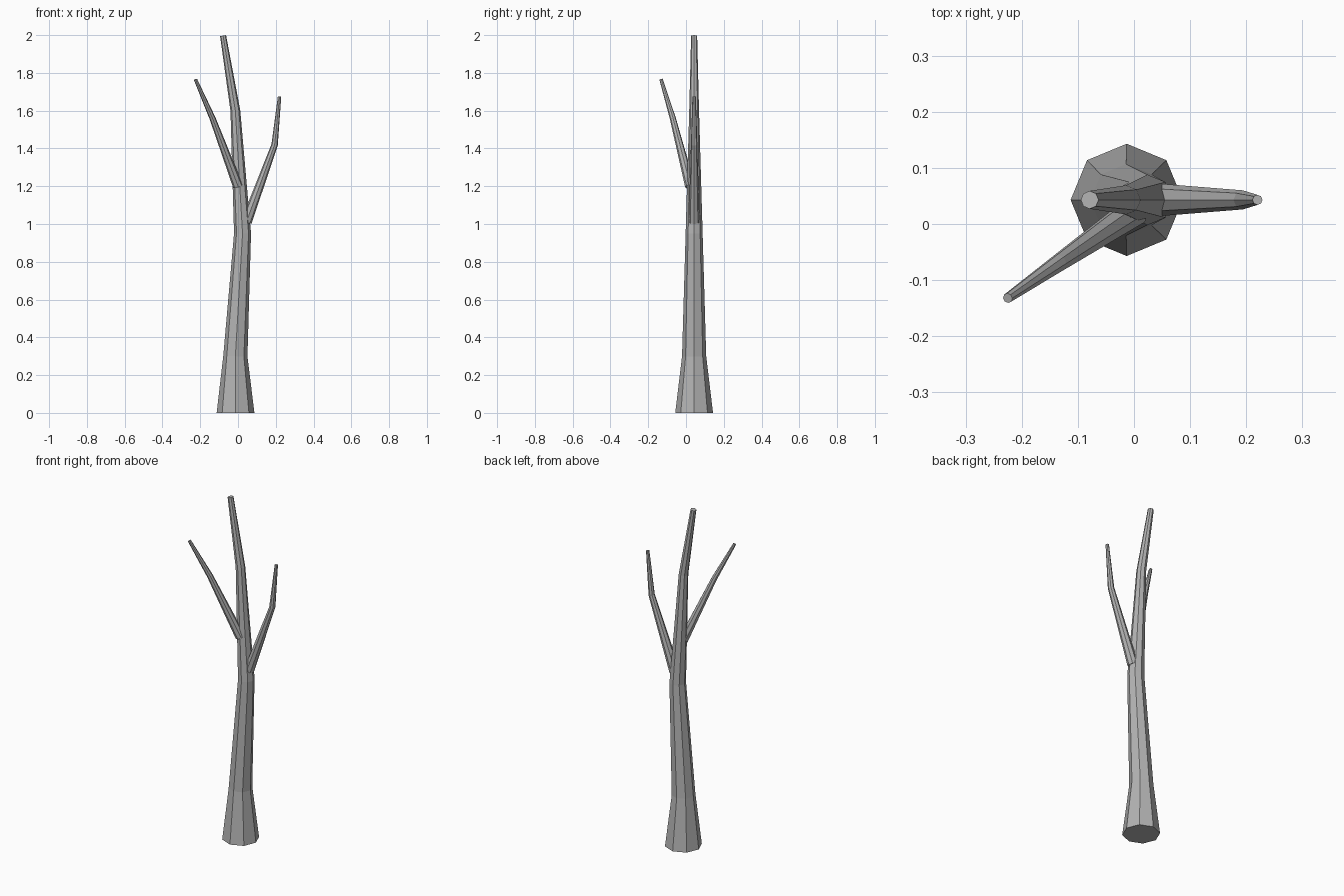
import bpy
import bmesh
import math
from mathutils import Vector

cube = bpy.data.objects.get("Cube")
if cube:
    bpy.data.objects.remove(cube, do_unlink=True)

SIDES = 8

bark = bpy.data.materials.new("grey_bark")
bark.use_nodes = True
grey = (0.45, 0.45, 0.45, 1)
bark.diffuse_color = grey
bsdf = bark.node_tree.nodes["Principled BSDF"]
bsdf.inputs["Base Color"].default_value = grey
bsdf.inputs["Roughness"].default_value = 0.9


def limb(name, stations, flat_base=False):
    """Tapered, bent, capped tube through (x, y, z, radius) stations."""
    points = [Vector(s[:3]) for s in stations]
    last = len(points) - 1
    bm = bmesh.new()
    rings = []
    for i, (p, s) in enumerate(zip(points, stations)):
        # Each ring faces halfway between the neighbouring segments
        tangent = Vector()
        if i > 0:
            tangent += (p - points[i - 1]).normalized()
        if i < last:
            tangent += (points[i + 1] - p).normalized()
        if i == 0 and flat_base:
            tangent = Vector((0, 0, 1))
        tangent.normalize()
        side = Vector((0, 1, 0)).cross(tangent).normalized()
        depth = tangent.cross(side)
        ring = []
        for k in range(SIDES):
            a = math.tau * k / SIDES
            ring.append(bm.verts.new(p + s[3] * (math.cos(a) * side + math.sin(a) * depth)))
        rings.append(ring)
    for low, high in zip(rings, rings[1:]):
        for k in range(SIDES):
            n = (k + 1) % SIDES
            bm.faces.new((low[k], low[n], high[n], high[k]))
    bm.faces.new(rings[0][::-1])
    bm.faces.new(rings[-1])
    bmesh.ops.recalc_face_normals(bm, faces=bm.faces)
    mesh = bpy.data.meshes.new(name)
    bm.to_mesh(mesh)
    bm.free()
    mesh.materials.append(bark)
    obj = bpy.data.objects.new(name, mesh)
    bpy.context.collection.objects.link(obj)
    return obj


# Trunk with a flared foot, bending twice toward its tip
limb("trunk", [
    (-0.013, 0.043, 0, 0.1),
    (-0.014, 0.043, 0.3, 0.064),
    (0.024, 0.043, 0.95, 0.045),
    (-0.014, 0.043, 1.6, 0.026),
    (-0.079, 0.043, 1.997, 0.016),
], flat_base=True)

# Lower branch, kinked upright
limb("left_branch", [
    (0.044, 0.043, 1.01, 0.029),
    (0.194, 0.043, 1.42, 0.017),
    (0.220, 0.043, 1.675, 0.009),
])

# Upper branch, reaching forward
limb("right_branch", [
    (0.0, 0.022, 1.2, 0.027),
    (-0.135, -0.070, 1.56, 0.016),
    (-0.225, -0.132, 1.765, 0.009),
])
